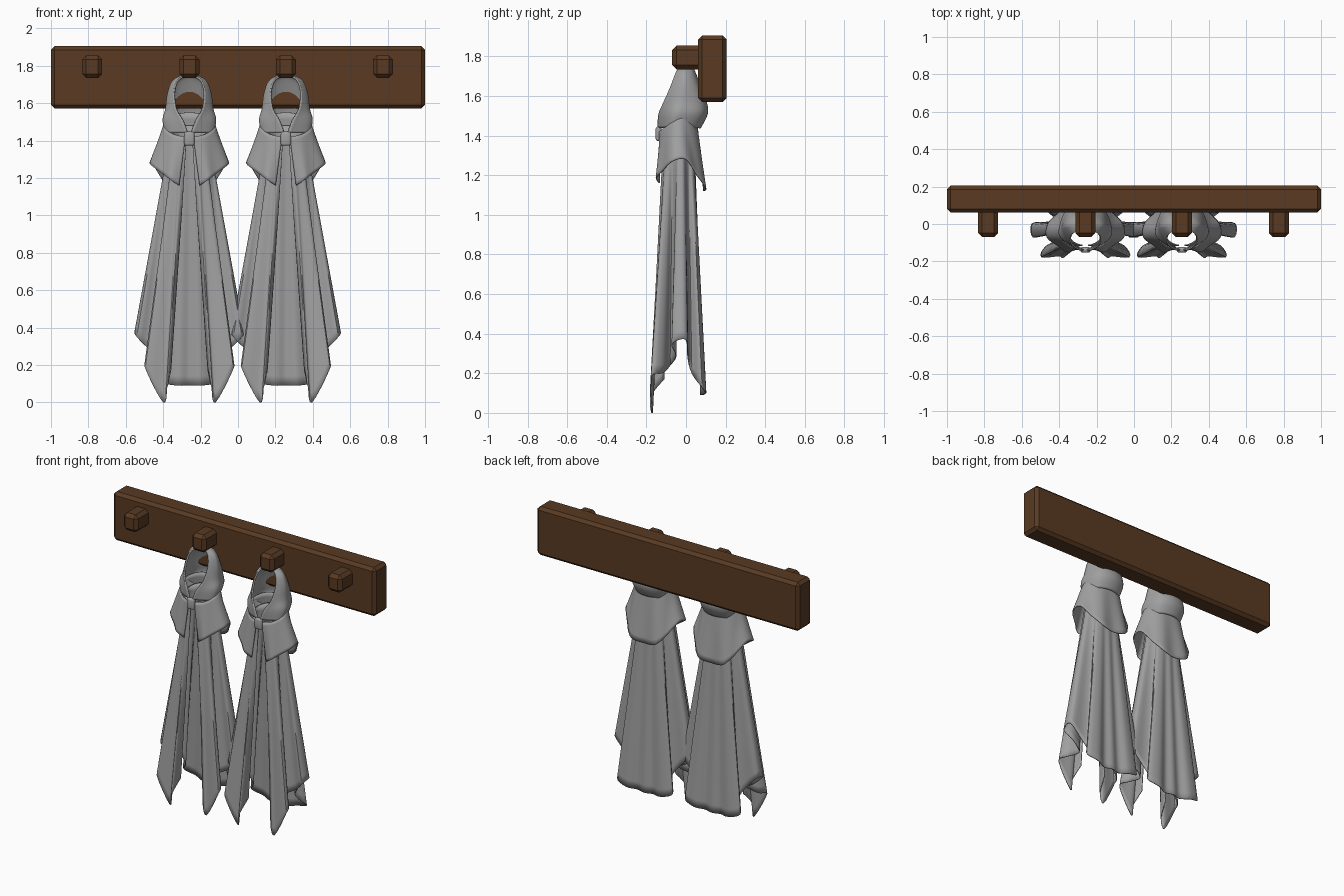
import bpy, bmesh
from math import sin, cos, pi, radians
from mathutils import Vector

if "Cube" in bpy.data.objects:
    bpy.data.objects.remove(bpy.data.objects["Cube"], do_unlink=True)


def material(name, color):
    m = bpy.data.materials.new(name)
    m.diffuse_color = color
    m.use_nodes = True
    for node in m.node_tree.nodes:
        if node.type == "BSDF_PRINCIPLED":
            node.inputs["Base Color"].default_value = color
            node.inputs["Roughness"].default_value = 0.9
    return m


wood = material("dark wood", (0.10, 0.042, 0.016, 1))
cloth = material("grey cloth", (0.35, 0.35, 0.35, 1))


def add_object(name, bm, mat):
    mesh = bpy.data.meshes.new(name)
    bm.to_mesh(mesh)
    bm.free()
    mesh.materials.append(mat)
    obj = bpy.data.objects.new(name, mesh)
    bpy.context.collection.objects.link(obj)
    return obj


def box(name, center, size, bevel, mat, segments=1):
    bm = bmesh.new()
    bmesh.ops.create_cube(bm, size=1)
    for v in bm.verts:
        v.co = Vector(center) + v.co * Vector(size)
    bmesh.ops.bevel(bm, geom=bm.edges[:], offset=bevel, segments=segments,
                    profile=0.5, affect="EDGES")
    return add_object(name, bm, mat)


def spline(points, steps):
    """Sample a smooth curve passing through the points."""
    p = [points[0]] + list(points) + [points[-1]]
    out = []
    for i in range(1, len(p) - 2):
        a, b, c, d = p[i - 1:i + 3]
        for k in range(steps):
            t = k / steps
            m, n = (c - a) / 2, (d - b) / 2
            out.append(b + m * t + (3 * (c - b) - 2 * m - n) * t**2
                       + (2 * (b - c) + m + n) * t**3)
    return out + [p[-1]]


def sheet(name, half_rows, cx, across, down, thickness):
    """Loft mirrored rows, open at the front, into a thin cloth."""
    rows = []
    for half in half_rows:
        half = [Vector(p) for p in half]
        mirrored = [Vector((-p.x, p.y, p.z)) for p in half[-2::-1]]
        rows.append(spline(half + mirrored, across))
    columns = [spline(col, down) for col in zip(*rows)]
    bm = bmesh.new()
    grid = [[bm.verts.new(p + Vector((cx, 0, 0))) for p in col] for col in columns]
    for a, b in zip(grid, grid[1:]):
        for j in range(len(a) - 1):
            bm.faces.new((a[j], a[j + 1], b[j + 1], b[j]))
    bmesh.ops.recalc_face_normals(bm, faces=bm.faces[:])
    obj = add_object(name, bm, cloth)
    mod = obj.modifiers.new("thickness", "SOLIDIFY")
    mod.thickness = thickness
    mod.offset = 0
    smooth(obj)


def smooth(obj):
    bpy.ops.object.select_all(action="DESELECT")
    obj.select_set(True)
    bpy.context.view_layer.objects.active = obj
    bpy.ops.object.shade_smooth_by_angle(angle=radians(50))


def neck_ring(count, rx, ry, cy, z_front, z_back):
    """Half ellipse from the front opening round to the back."""
    ring = []
    for i in range(count):
        a = 0.15 + (pi - 0.15) * i / (count - 1)
        f = (1 - cos(a)) / 2
        ring.append((rx * sin(a), cy - ry * cos(a), z_front + (z_back - z_front) * f))
    return ring


# Half hems, front opening to centre back
body_hem = [(.10, -.11, .17), (.12, -.18, .08), (.14, -.17, 0), (.235, -.175, .18),
            (.21, -.12, .2), (.14, -.08, .24), (.22, -.05, .29), (.28, -.07, .35),
            (.285, 0, .37), (.2, .01, .28), (.16, .03, .2), (.21, .08, .13),
            (.13, .1, .1), (.06, .075, .09), (0, .09, .09)]
cape_hem = [(.055, -.135, 1.16), (.1, -.15, 1.19), (.14, -.12, 1.22),
            (.205, -.07, 1.27), (.2, 0, 1.28), (.15, .055, 1.2),
            (.12, .085, 1.16), (.08, .1, 1.13), (0, .09, 1.12)]

# Hood levels: rim x, rim y, half width, back y, height
hood_levels = [(.004, -.02, .008, .01, 1.75), (.03, -.03, .045, .03, 1.743),
               (.065, -.05, .088, .045, 1.715), (.08, -.075, .112, .07, 1.65),
               (.07, -.11, .122, .1, 1.57), (.035, -.135, .135, .105, 1.51),
               (.008, -.14, .12, .07, 1.44)]


def hood_row(rim_x, rim_y, width, back, z):
    mid = (rim_y + back) / 2
    return [(rim_x, rim_y, z), (width * .93, (rim_y + mid) / 2, z), (width, mid, z),
            (width * .7, mid + (back - mid) * .75, z), (0, back, z)]


# Wall board and pegs
box("wall_board", (0, .133, 1.738), (2, .145, .335), .02, wood)
for i, x in enumerate((-.78, -.26, .256, .775)):
    box(f"peg_{i + 1}", (x, .01, 1.795), (.108, .16, .12), .022, wood)

# Two hanging cloaks
for side, cx in (("right", -.26), ("left", .256)):
    sheet(f"{side}_cloak_body",
          [neck_ring(len(body_hem), .095, .075, -.04, 1.42, 1.48), body_hem],
          cx, 4, 16, .006)
    sheet(f"{side}_cloak_shoulder_cape",
          [neck_ring(len(cape_hem), .135, .09, -.045, 1.42, 1.55), cape_hem],
          cx, 4, 8, .006)
    sheet(f"{side}_cloak_hood", [hood_row(*level) for level in hood_levels],
          cx, 5, 4, .01)
    smooth(box(f"{side}_cloak_clasp", (cx, -.138, 1.41), (.055, .03, .075), .012, cloth, 3))
